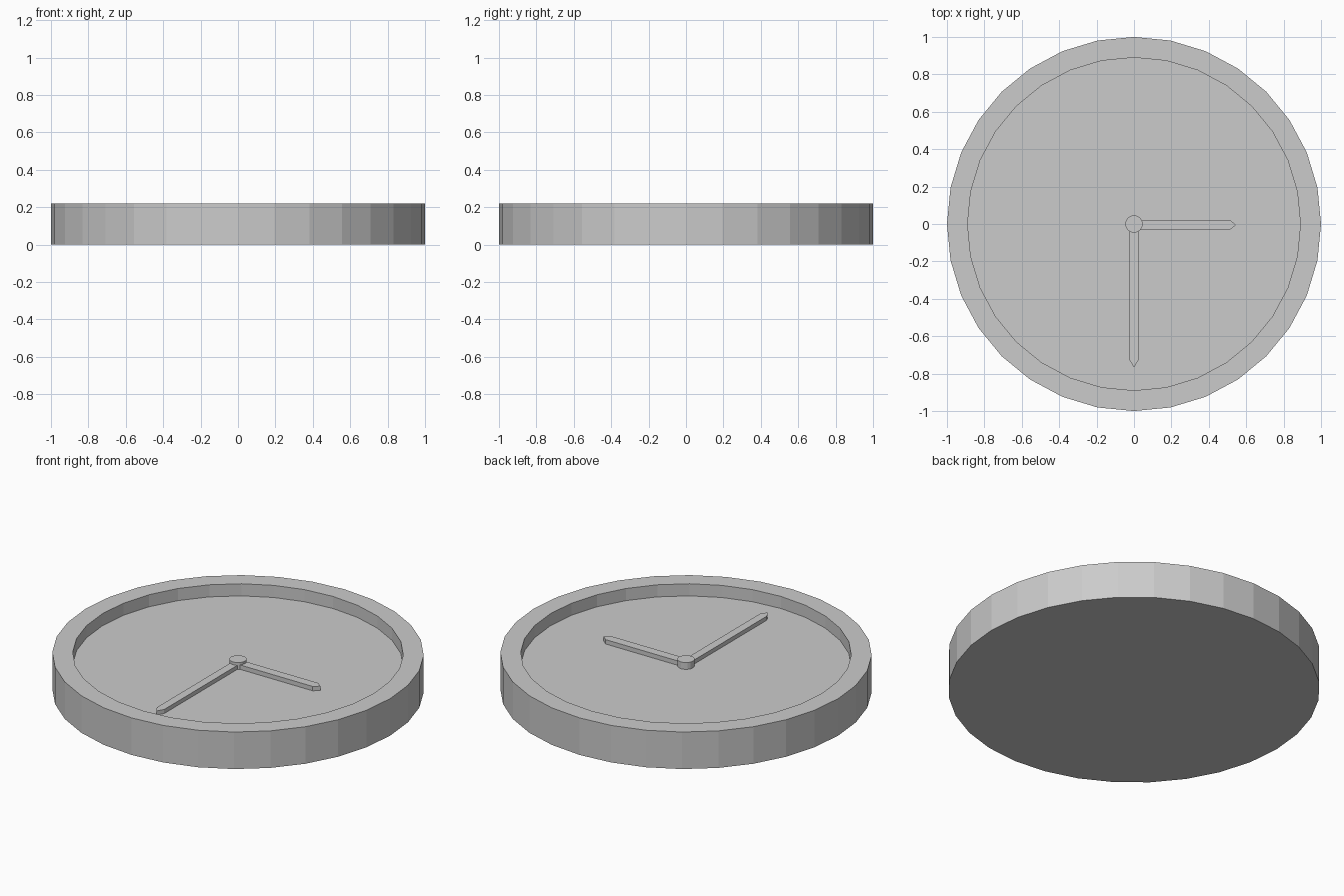
import bpy, bmesh
from math import cos, sin, tau, pi
from mathutils import Matrix

if "Cube" in bpy.data.objects:
    bpy.data.objects.remove(bpy.data.objects["Cube"])

HEIGHT, FLOOR = 0.22, 0.148


def finish(name, bm):
    bmesh.ops.recalc_face_normals(bm, faces=bm.faces)
    mesh = bpy.data.meshes.new(name)
    bm.to_mesh(mesh)
    bm.free()
    obj = bpy.data.objects.new(name, mesh)
    bpy.context.collection.objects.link(obj)
    return obj


def ring(bm, radius, z, sides):
    return [bm.verts.new((radius * cos(tau * i / sides), radius * sin(tau * i / sides), z))
            for i in range(sides)]


def turned(name, profile, sides):
    """Closed solid from (radius, z) rings, capped at both ends."""
    bm = bmesh.new()
    rings = [ring(bm, r, z, sides) for r, z in profile]
    for a, b in zip(rings, rings[1:]):
        for i in range(sides):
            j = (i + 1) % sides
            bm.faces.new((a[i], a[j], b[j], b[i]))
    bm.faces.new(rings[0])
    bm.faces.new(rings[-1])
    return finish(name, bm)


def hand(name, length, taper, width, z0, z1, angle, y=0.0):
    """Flat bar with a pointed end, extruded upward."""
    bm = bmesh.new()
    h = width / 2
    outline = [(0, y - h), (length - taper, y - h), (length, y),
               (length - taper, y + h), (0, y + h)]
    face = bm.faces.new([bm.verts.new((px, py, z0)) for px, py in outline])
    new = bmesh.ops.extrude_face_region(bm, geom=[face])["geom"]
    top = [g for g in new if isinstance(g, bmesh.types.BMVert)]
    bmesh.ops.translate(bm, verts=top, vec=(0, 0, z1 - z0))
    bm.transform(Matrix.Rotation(angle, 4, 'Z'))
    return finish(name, bm)


# Round case with raised rim and recessed dial
turned("clock_case", [(1, 0), (1, HEIGHT), (0.89, HEIGHT), (0.89, FLOOR)], 32)

# Hands at three and six
hand("hour_hand", 0.545, 0.032, 0.053, FLOOR, 0.174, 0, -0.005)
hand("minute_hand", 0.767, 0.04, 0.048, FLOOR, 0.172, -pi / 2)

# Centre pin
turned("centre_pin", [(0.047, FLOOR), (0.047, 0.188)], 16)
